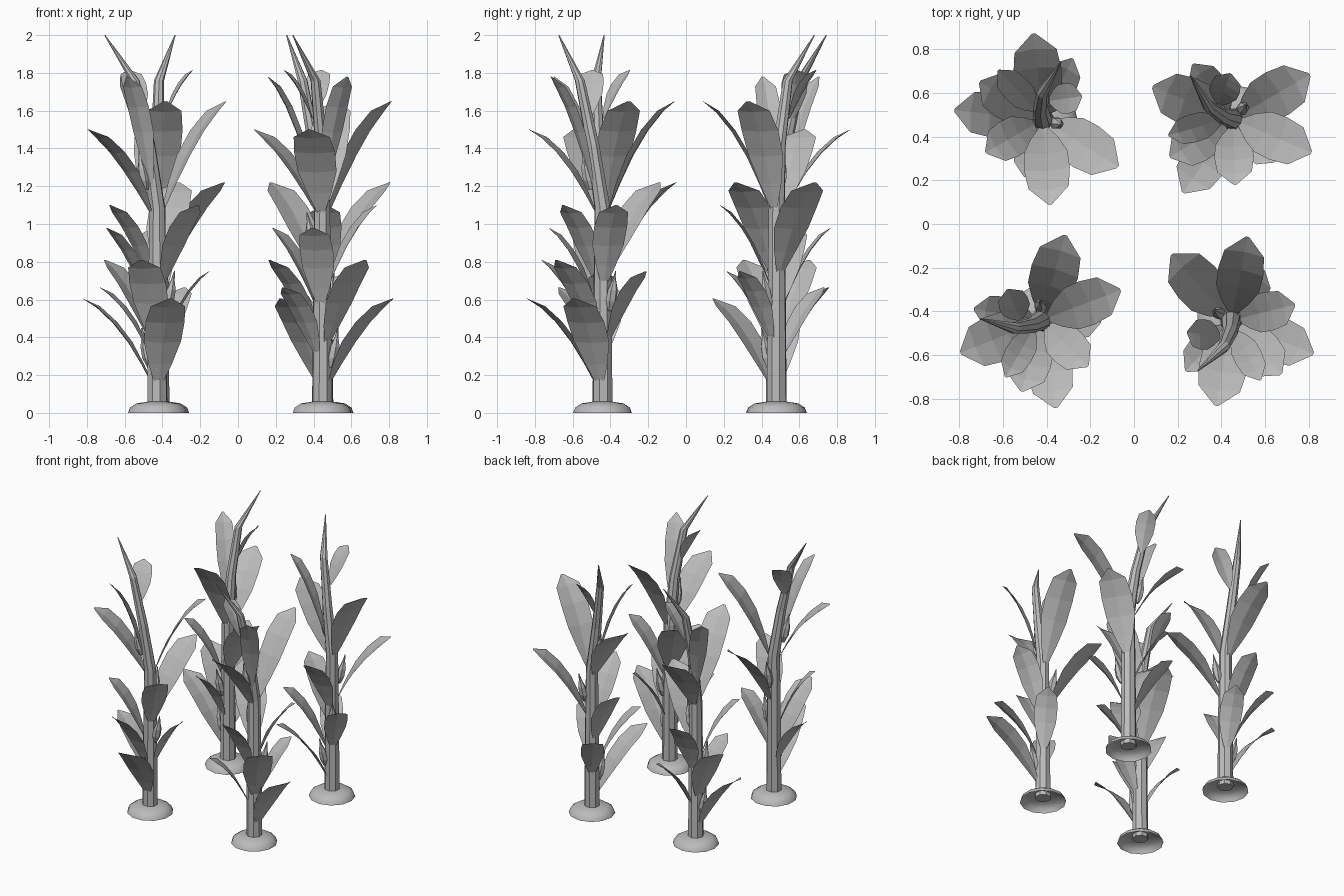
import bpy, bmesh, math
from mathutils import Vector, Matrix

if "Cube" in bpy.data.objects:
    bpy.data.objects.remove(bpy.data.objects["Cube"], do_unlink=True)

GREY = (0.5, 0.5, 0.5, 1)
grey = bpy.data.materials.new("plain grey")
grey.use_nodes = True
grey.diffuse_color = GREY
grey.node_tree.nodes["Principled BSDF"].inputs["Base Color"].default_value = GREY

# Stalk centre line: position and radius
STALK = [(Vector((0, 0, .03)), .055), (Vector((0, 0, .6)), .05),
         (Vector((0, 0, 1.08)), .044), (Vector((-.01, .05, 1.42)), .035),
         (Vector((0, .125, 1.76)), .027), (Vector((.085, .265, 2.0)), .003)]


def stalk_at(z):
    for (a, _), (b, _) in zip(STALK, STALK[1:]):
        if z <= b.z:
            return a.lerp(b, (z - a.z) / (b.z - a.z))


def finish(bm, name, smooth=False):
    mesh = bpy.data.meshes.new(name)
    bm.to_mesh(mesh)
    bm.free()
    mesh.materials.append(grey)
    for p in mesh.polygons:
        p.use_smooth = smooth
    return mesh


def bridge(bm, rows, closed):
    for a, b in zip(rows, rows[1:]):
        n = len(a)
        for i in range(n if closed else n - 1):
            j = (i + 1) % n
            bm.faces.new((a[i], a[j], b[j], b[i]))


def tube(name, path, sides, cap=True, smooth=False):
    """Loft horizontal rings along (centre, radius) pairs."""
    bm = bmesh.new()
    rings = []
    for c, r in path:
        rings.append([bm.verts.new(c + Vector((r * math.cos(t), r * math.sin(t), 0)))
                      for t in (math.tau * i / sides for i in range(sides))])
    bridge(bm, rings, True)
    if cap:
        bm.faces.new(rings[0][::-1])
    bm.faces.new(rings[-1])
    return finish(bm, name, smooth)


# Leaf outline: along the reach, up the rise, share of full width
LEAF = [(0, 0, .18), (.14, .24, .6), (.32, .5, .95),
        (.54, .73, 1), (.78, .91, .88), (1, 1, .08)]


def leaf(name, angle, z0, z1, reach, width):
    """Arching blade with a shallow crease along its middle."""
    a = math.radians(angle)
    out, side = Vector((math.cos(a), math.sin(a), 0)), Vector((-math.sin(a), math.cos(a), 0))
    start = stalk_at(z0) + out * .035
    bm = bmesh.new()
    rows = []
    for s, u, w in LEAF:
        mid = start + out * (reach - .035) * s + Vector((0, 0, (z1 - z0) * u))
        crease = (out - Vector((0, 0, .8))) * .01 * w
        rows.append([bm.verts.new(mid - side * width * w / 2),
                     bm.verts.new(mid + crease),
                     bm.verts.new(mid + side * width * w / 2)])
    bridge(bm, rows, False)
    return finish(bm, name)


def ear(name, angle, z):
    """Slim bud leaning out between stalk and leaf."""
    a = math.radians(angle)
    out, base = Vector((math.cos(a), math.sin(a), 0)), stalk_at(z)
    path = [(base + out * (.05 + .2 * h) + Vector((0, 0, h)), r)
            for h, r in ((0, .012), (.05, .029), (.11, .027), (.16, .011), (.21, .003))]
    return tube(name, path, 6)


# Angle, foot height, tip height, reach, width
LEAVES = [(174, .15, .605, .405, .21), (64, .3, .665, .31, .16),
          (253, .38, .75, .275, .16), (149, .36, .81, .335, .2),
          (96, .56, .98, .29, .18), (210, .68, 1.1, .3, .18),
          (-32, .74, 1.22, .406, .22), (96, 1.06, 1.5, .395, .22),
          (-85, 1.08, 1.65, .39, .21), (134, 1.2, 1.78, .288, .13),
          (8, 1.56, 1.815, .187, .14)]
EARS = [(174, .24), (245, .54), (-15, .85), (98, 1.18)]
MOUND = [(Vector((0, 0, h)), r) for r, h in ((.16, 0), (.149, .028), (.115, .05), (.05, .06))]

parts = [tube("stalk", STALK, 8),
         tube("soil_mound", MOUND, 12, cap=False, smooth=True)]
parts += [leaf(f"leaf_{i + 1}", *v) for i, v in enumerate(LEAVES)]
parts += [ear(f"ear_{i + 1}", *v) for i, v in enumerate(EARS)]

# Four turned copies of the same plant
PLANTS = {"back_right": (-.418, .478, 0), "back_left": (.452, .48, 62),
          "front_right": (-.427, -.442, 106), "front_left": (.445, -.442, 164)}
for place, (x, y, turn) in PLANTS.items():
    for mesh in parts:
        ob = bpy.data.objects.new(f"{place}_{mesh.name}", mesh)
        ob.matrix_world = Matrix.Translation((x, y, 0)) @ Matrix.Rotation(math.radians(turn), 4, 'Z')
        bpy.context.collection.objects.link(ob)
